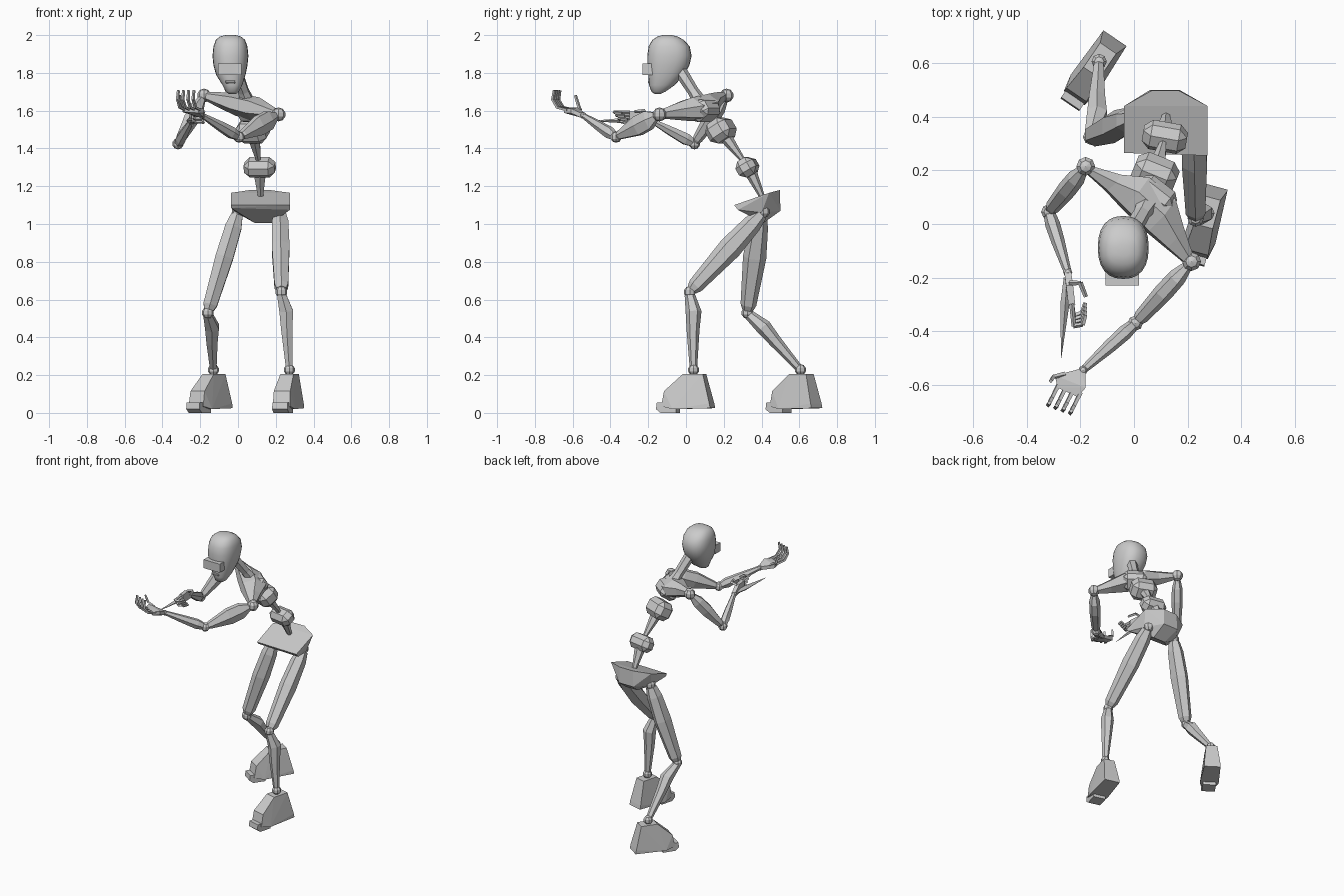
import bpy, bmesh, math
from mathutils import Vector as V, Matrix

if "Cube" in bpy.data.objects:
    bpy.data.objects.remove(bpy.data.objects["Cube"])


def finish(name, bm, smooth=False):
    bmesh.ops.recalc_face_normals(bm, faces=bm.faces)
    me = bpy.data.meshes.new(name)
    bm.to_mesh(me)
    bm.free()
    ob = bpy.data.objects.new(name, me)
    bpy.context.collection.objects.link(ob)
    for p in me.polygons:
        p.use_smooth = smooth
    return ob


def skin(name, rings, smooth=False):
    bm = bmesh.new()
    loops = [[bm.verts.new(p) for p in r] for r in rings]
    n = len(loops[0])
    for a, b in zip(loops, loops[1:]):
        for i in range(n):
            bm.faces.new((a[i], a[(i + 1) % n], b[(i + 1) % n], b[i]))
    bm.faces.new(loops[0])
    bm.faces.new(loops[-1])
    return finish(name, bm, smooth)


def bone(name, a, b, secs, n=6, ref=(1, 0, 0), push=(0, 0, 0)):
    """Faceted limb; secs = (t, half width along ref, half depth, push amount)."""
    a, b = V(a), V(b)
    d = (b - a).normalized()
    r = V(ref)
    u = (r - d * r.dot(d)).normalized()
    w = d.cross(u)
    rings = []
    for t, hw, hd, k in secs:
        c = a.lerp(b, t) + V(push) * k
        angs = [2 * math.pi * (i + 0.5) / n for i in range(n)]
        rings.append([c + u * hw * math.cos(q) + w * hd * math.sin(q) for q in angs])
    return skin(name, rings)


def hull(name, pts, mat=Matrix()):
    bm = bmesh.new()
    for p in pts:
        bm.verts.new(mat @ V(p))
    res = bmesh.ops.convex_hull(bm, input=bm.verts)
    bmesh.ops.delete(bm, geom=[g for g in res["geom_interior"] if isinstance(g, bmesh.types.BMVert)], context='VERTS')
    bmesh.ops.dissolve_limit(bm, angle_limit=0.03, verts=bm.verts, edges=bm.edges)
    return finish(name, bm)


def joint(name, c, r):
    bm = bmesh.new()
    bmesh.ops.create_uvsphere(bm, u_segments=8, v_segments=5, radius=r)
    bmesh.ops.translate(bm, verts=bm.verts, vec=c)
    return finish(name, bm)


def block(name, c, size, yaw=0, tilt=0, bevel=0.03):
    bm = bmesh.new()
    bmesh.ops.create_cube(bm, size=1)
    m = Matrix.Translation(c) @ Matrix.Rotation(math.radians(yaw), 4, 'Z') @ Matrix.Rotation(math.radians(tilt), 4, 'X')
    bmesh.ops.transform(bm, matrix=m @ Matrix.Diagonal((*size, 1)), verts=bm.verts)
    ob = finish(name, bm)
    if bevel:
        mod = ob.modifiers.new("chamfer", 'BEVEL')
        mod.width, mod.segments = bevel, 1
    return ob


# Head: smooth rings (z, front y, back y, half width, centre x)
rings = []
for z, f, k, hw, cx in [(1.688, -.165, -.135, .018, -.03), (1.70, -.183, -.11, .035, -.03),
                        (1.735, -.195, -.06, .052, -.03), (1.79, -.2, -.01, .078, -.038),
                        (1.84, -.205, .018, .09, -.04), (1.89, -.205, .03, .095, -.04),
                        (1.94, -.198, .02, .09, -.04), (1.975, -.178, -.012, .077, -.04),
                        (1.993, -.15, -.045, .055, -.04), (2.0, -.12, -.075, .025, -.04)]:
    ring = []
    for i in range(24):
        q = 2 * math.pi * i / 24
        c, s = math.cos(q), math.sin(q)
        ring.append((cx + hw * math.copysign(abs(c) ** .85, c),
                     (f + k) / 2 + (k - f) / 2 * math.copysign(abs(s) ** .85, s), z))
    rings.append(ring)
skin("head", rings, True)
block("visor", (-.043, -.2, 1.82), (.125, .06, .06), bevel=0)
block("mouth_ridge", (-.04, -.19, 1.752), (.055, .022, .018), bevel=0.005)
bone("neck", (.055, .085, 1.63), (-.01, -.03, 1.81), [(0, .045, .04, 0), (.4, .032, .03, 0), (1, .035, .035, 0)])

# Torso
SH_R, SH_L = (-.18, .215, 1.68), (.215, -.14, 1.58)
bone("shoulder_girdle", SH_R, SH_L,
     [(.04, .02, .025, 0), (.22, .045, .045, .5), (.38, .085, .06, 1.1), (.62, .09, .065, 1.1),
      (.8, .055, .045, .5), (.97, .025, .025, 0)], ref=(.6, .7, -.15), push=(.03, .035, -.01))
block("upper_chest", (.075, .1, 1.6), (.15, .12, .1), -38, 35, .025)
block("lower_chest", (.078, .185, 1.495), (.165, .13, .12), -22, 32, .032)
block("waist", (.115, .325, 1.3), (.165, .105, .1), -10, 30, .03)
bone("upper_spine", (.108, .3, 1.34), (.085, .21, 1.46), [(0, .014, .014, 0), (1, .036, .034, 0)])
bone("lower_spine", (.12, .41, 1.13), (.115, .34, 1.28), [(0, .013, .013, 0), (1, .038, .034, 0)])
hull("pelvis", [(-.037, .44, 1.165), (.275, .44, 1.165), (.065, .497, 1.18), (.168, .497, 1.18),
                (-.037, .265, 1.1), (.275, .255, 1.1), (-.037, .275, 1.085), (.275, .275, 1.075),
                (.06, .5, 1.07), (.17, .5, 1.07), (-.01, .4, 1.06), (.25, .4, 1.06),
                (.09, .41, 1.005), (.18, .41, 1.005)])

# Legs: hip, knee, ankle, foot yaw
for tag, hip, knee, ankle, toe in [
        ("right", (0, .395, 1.065), (-.16, .325, .53), (-.13, .606, .228), (-.16, -.235)),
        ("left", (.222, .41, 1.065), (.23, .02, .64), (.272, .04, .228), (-.07, -.26))]:
    bone(tag + "_thigh", hip, knee, [(.03, .035, .035, 0), (.15, .05, .05, 0), (.45, .054, .062, 0),
                                     (.92, .042, .042, 0), (.97, .03, .03, 0)])
    bone(tag + "_shin", knee, ankle, [(.04, .028, .028, 0), (.25, .042, .042, 1), (.5, .034, .034, .5),
                                      (.97, .02, .02, 0)], push=(.015, .015, 0))
    joint(tag + "_hip", hip, .034)
    joint(tag + "_knee", knee, .032)
    joint(tag + "_ankle", ankle, .03)
    m = Matrix.Translation((ankle[0], ankle[1], 0)) @ Matrix.Rotation(math.atan2(toe[1], toe[0]) - math.pi / 2, 4, 'Z')
    half = [(.052, -.105, .025), (.052, -.1, .05), (.06, .1, .02), (.047, .165, .035),
            (.045, .15, .115), (.036, .05, .205), (.036, -.06, .205)]
    hull(tag + "_foot", [(s * x, y, z) for x, y, z in half for s in (-1, 1)], m)
    hull(tag + "_toe", [(s * .042, y, z) for s in (-1, 1) for y, z in
                        ((.085, 0), (.17, 0), (.195, .02), (.19, .055), (.085, .055))], m)

# Arms: shoulder, elbow, wrist
for tag, sh, el, wr, fat in [("right", SH_R, (-.318, .045, 1.425), (-.247, -.18, 1.545), .85),
                             ("left", SH_L, (.005, -.37, 1.46), (-.19, -.545, 1.575), 1.15)]:
    bone(tag + "_upper_arm", sh, el, [(.08, .024, .02, 0), (.25, .05 * fat, .034, 0), (.5, .052 * fat, .036, 0),
                                      (.9, .026, .028, 0), (.96, .02, .02, 0)], ref=(0, 0, 1))
    bone(tag + "_forearm", el, wr, [(.03, .022, .022, 0), (.2, .034, .028, 0), (.5, .028, .025, 0),
                                    (.97, .015, .015, 0)], ref=(0, 0, 1))
    joint(tag + "_shoulder", sh, .037)
    joint(tag + "_elbow", el, .03)
    joint(tag + "_wrist", wr, .018)


def finger(name, *pts):
    for i, (a, b) in enumerate(zip(pts, pts[1:])):
        bone(f"{name}_{i + 1}", a, b, [(-.03, .0095, .0095, 0), (1.03, .008, .008, 0)], n=4, ref=(.5, .6, .6))


# Left hand: open palm, fingers curling upward
hull("left_palm", [(x, y, z + dz) for x, y, z in ((-.2, -.54, 1.575), (-.18, -.555, 1.575), (-.295, -.565, 1.605),
     (-.285, -.61, 1.605), (-.21, -.645, 1.6), (-.18, -.61, 1.6)) for dz in (-.012, .012)])
for i in range(4):
    b = V((-.282, -.6, 1.605)).lerp(V((-.2, -.63, 1.605)), i / 3)
    out = V((-.025, -.05, .012))
    finger(f"left_finger_{i + 1}", b, b + out, b + out * 1.5 + V((0, 0, .035)), b + out * 1.35 + V((0, 0, .085)))
finger("left_thumb", (-.26, -.56, 1.605), (-.3, -.57, 1.63), (-.31, -.585, 1.68))

# Right hand: fingers closed around a pointed blade
hull("right_palm", [(x + dx, y, z) for dx in (-.013, .013) for x, y, z in
     ((-.247, -.18, 1.56), (-.247, -.18, 1.53), (-.24, -.23, 1.595), (-.24, -.23, 1.535),
      (-.232, -.3, 1.595), (-.232, -.3, 1.54))])
for i in range(4):
    b = V((-.232, -.3, 1.592 - .017 * i))
    finger(f"right_finger_{i + 1}", b, b + V((.007, -.08 + .012 * i, 0)), b + V((.04, -.075 + .015 * i, -.002)),
           b + V((.05, -.04 + .015 * i, -.004)))
finger("right_thumb", (-.24, -.22, 1.59), (-.2, -.22, 1.6), (-.18, -.27, 1.595))
bone("blade", (-.25, -.2, 1.55), (-.272, -.5, 1.545), [(0, .012, .012, 0), (.3, .018, .016, 0), (1, .001, .001, 0)],
     n=4, ref=(1, 0, 1))
